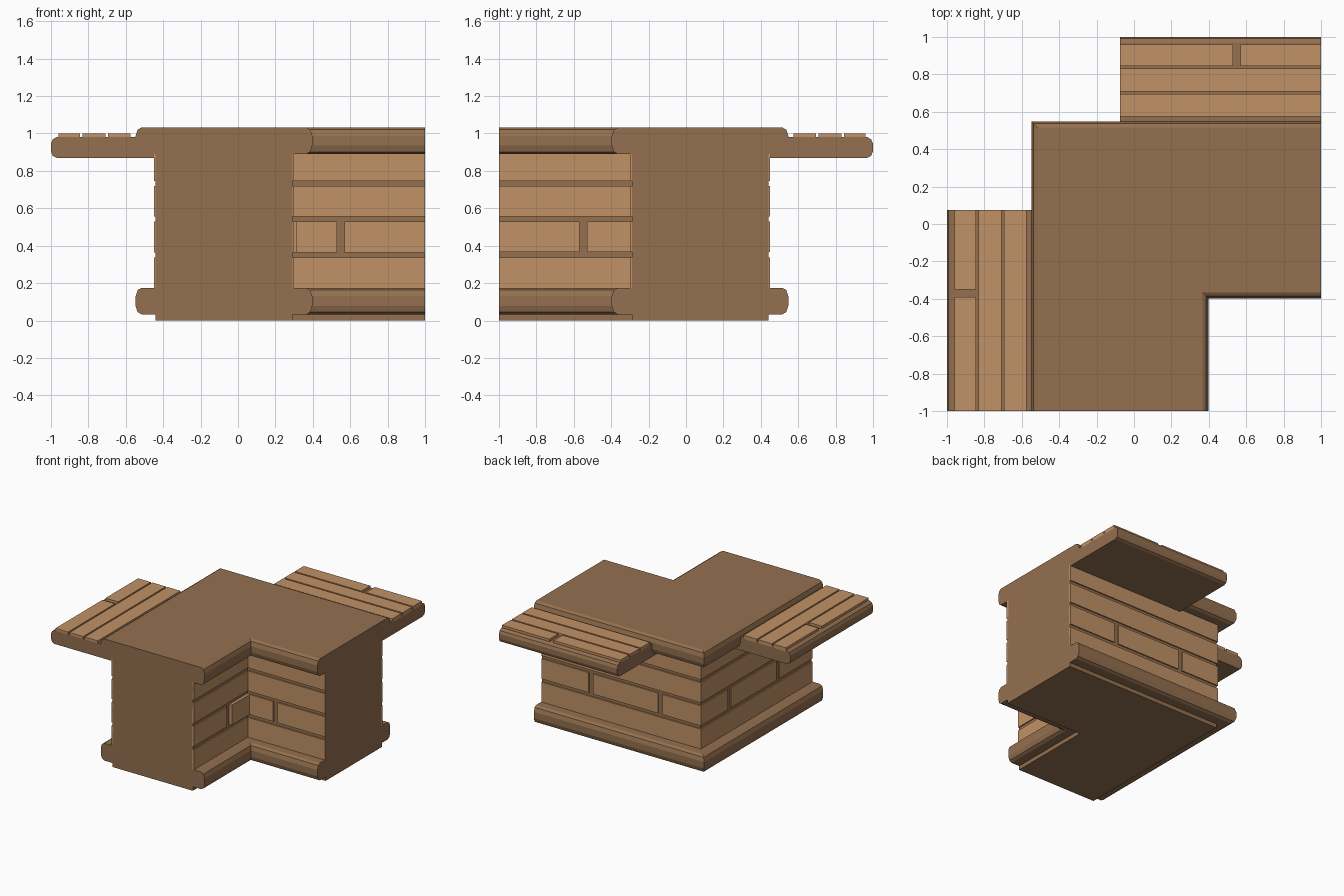
import bpy, bmesh

if "Cube" in bpy.data.objects:
    bpy.data.objects.remove(bpy.data.objects["Cube"])

def material(name, col):
    m = bpy.data.materials.new(name)
    m.diffuse_color = (*col, 1)
    m.use_nodes = True
    m.node_tree.nodes["Principled BSDF"].inputs["Base Color"].default_value = m.diffuse_color
    return m

DARK = material("dark wood", (0.296, 0.162, 0.078))
LIGHT = material("light wood", (0.533, 0.287, 0.133))

def finish(bm, name, mat):
    bmesh.ops.recalc_face_normals(bm, faces=bm.faces)
    me = bpy.data.meshes.new(name)
    bm.to_mesh(me)
    bm.free()
    me.materials.append(mat)
    ob = bpy.data.objects.new(name, me)
    bpy.context.collection.objects.link(ob)
    return ob

def loft(bm, rings):
    """Skin a list of equal-length closed rings and cap both ends."""
    vs = [[bm.verts.new(p) for p in r] for r in rings]
    n = len(vs[0])
    for a, b in zip(vs, vs[1:]):
        for i in range(n):
            j = (i + 1) % n
            bm.faces.new((a[i], a[j], b[j], b[i]))
    bm.faces.new(vs[0])
    bm.faces.new(vs[-1])

def flip(p):
    """Mirror across the corner diagonal: back side <-> left side, front <-> right."""
    return (-p[1], -p[0], p[2])

def boxes(name, spans, mat, flipped=False):
    bm = bmesh.new()
    for x0, x1, y0, y1, z0, z1 in spans:
        rings = [[(x0, y0, z), (x1, y0, z), (x1, y1, z), (x0, y1, z)] for z in (z0, z1)]
        if flipped:
            rings = [[flip(p) for p in r] for r in rings]
        loft(bm, rings)
    return finish(bm, name, mat)

# L-shaped wall core with rounded base moulding and top cap
def l_ring(z, o):
    a, b = 0.44 + o, 0.29 + o
    return [(-a, -1, z), (b, -1, z), (b, -b, z), (1, -b, z), (1, a, z), (-a, a, z)]

bulge = [(0, 0.075), (0.012, 0.096), (0.045, 0.107), (0.097, 0.107), (0.13, 0.096), (0.142, 0.075)]
profile = [(0, 0), (0.033, 0)] + [(0.033 + z, o) for z, o in bulge] + [(0.175, 0), (0.89, 0)]
profile += [(0.89 + z, o) for z, o in bulge]
bm = bmesh.new()
loft(bm, [l_ring(z, o) for z, o in profile])
finish(bm, "wall_core_and_mouldings", DARK)

# Wall planks: four rows, the second row broken by joints
rows = [(0.175, 0.338), (0.365, 0.53), (0.555, 0.72), (0.745, 0.89)]

def wall_planks(y0, y1, start, joints):
    out = []
    for i, (z0, z1) in enumerate(rows):
        x = start
        for j in (joints if i == 1 else []):
            out.append((x, j - 0.02, y0, y1, z0, z1))
            x = j + 0.02
        out.append((x, 1, y0, y1, z0, z1))
    return out

for side_out, side_in, f in (("back", "front_inner", False), ("left", "right_inner", True)):
    boxes(side_out + "_wall_planks", wall_planks(0.43, 0.45, -0.45, (-0.08, 0.55)), LIGHT, f)
    boxes(side_in + "_wall_planks", wall_planks(-0.30, -0.28, 0.30, (0.55,)), LIGHT, f)

# Slightly proud short plank in the inner corner
boxes("raised_corner_plank", [(0.29, 0.315, -0.53, -0.29, 0.365, 0.53)], LIGHT)

# Walkway ledges with a rounded outer edge, and their deck planks
ledge = [(0.43, 0.87), (0.97, 0.87), (0.99, 0.88), (1, 0.905), (1, 0.945),
         (0.99, 0.968), (0.97, 0.98), (0.43, 0.98)]
strips = [(0.575, 0.695), (0.708, 0.832), (0.845, 0.96)]
for side, joint, f in (("back", 0.55, False), ("left", 0.37, True)):
    bm = bmesh.new()
    rings = [[(x, y, z) for y, z in ledge] for x in (-0.075, 1)]
    loft(bm, [[flip(p) for p in r] if f else r for r in rings])
    finish(bm, side + "_ledge", DARK)
    spans = [(-0.075, 1, y0, y1, 0.97, 1.0) for y0, y1 in strips[:2]]
    y0, y1 = strips[2]
    spans += [(-0.075, joint - 0.02, y0, y1, 0.97, 1.0), (joint + 0.02, 1, y0, y1, 0.97, 1.0)]
    boxes(side + "_deck_planks", spans, LIGHT, f)
